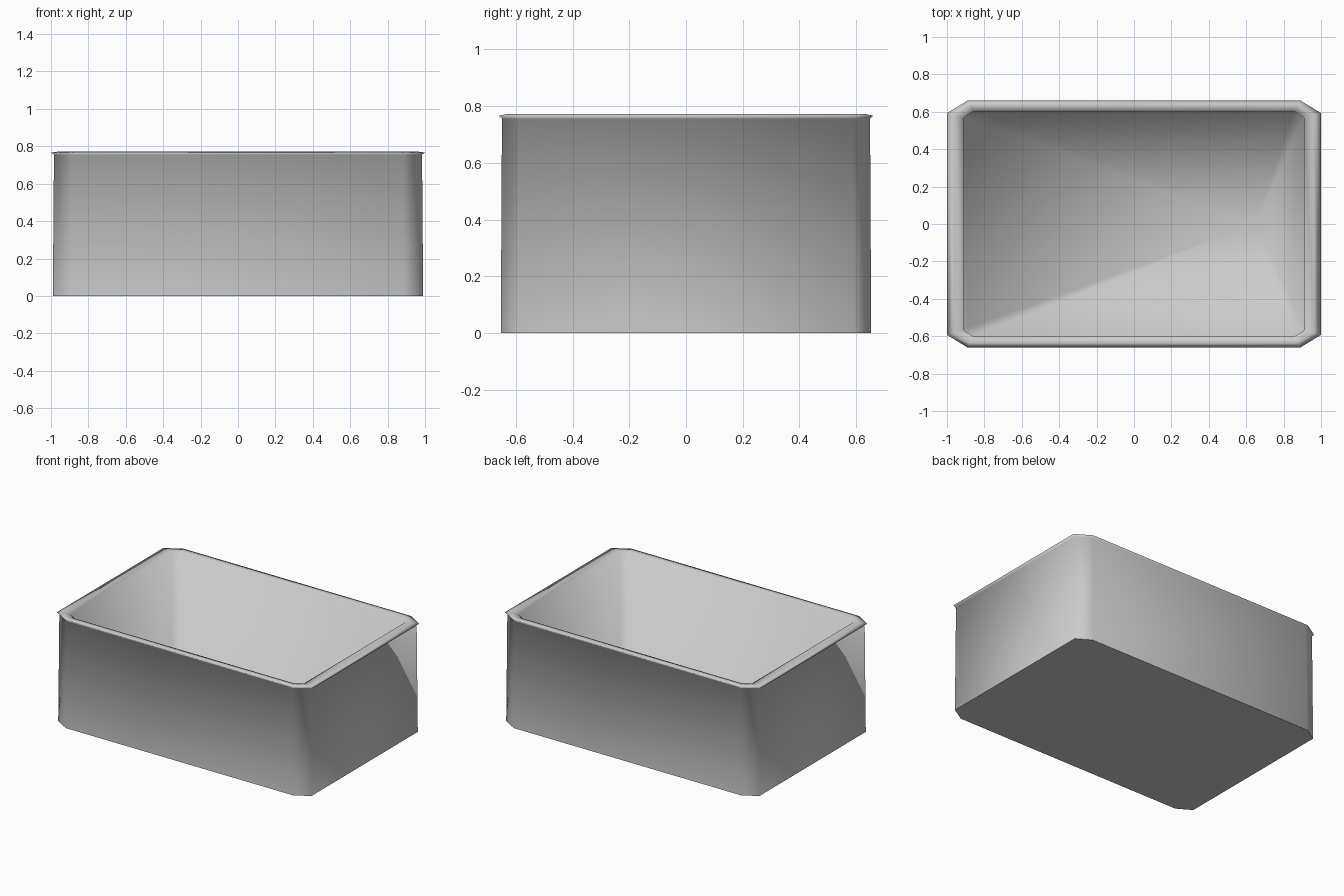
import bpy, bmesh

cube = bpy.data.objects.get("Cube")
if cube:
    bpy.data.objects.remove(cube)

grey = bpy.data.materials.new("light grey")
grey.use_nodes = True
colour = (0.6, 0.6, 0.6, 1)
grey.diffuse_color = colour
grey.node_tree.nodes["Principled BSDF"].inputs["Base Color"].default_value = colour


def add_object(name, bm):
    mesh = bpy.data.meshes.new(name)
    bm.to_mesh(mesh)
    bm.free()
    mesh.materials.append(grey)
    obj = bpy.data.objects.new(name, mesh)
    bpy.context.collection.objects.link(obj)
    return obj


def corner_cut_ring(bm, x, y, cut_x, cut_y, z):
    """Rectangle with cut corners, counter-clockwise from above."""
    quarter = [(x, y - cut_y), (x - cut_x, y)]
    half = quarter + [(-px, py) for px, py in reversed(quarter)]
    outline = half + [(-px, -py) for px, py in half]
    return [bm.verts.new((px, py, z)) for px, py in outline]


# Basin: rings run up the outside, over the rim and down the inside
bm = bmesh.new()
sections = [
    (0.990, 0.653, 0.10, 0.06, 0.0),      # base
    (0.984, 0.649, 0.10, 0.06, 0.755),    # under the lip
    (1.000, 0.660, 0.11, 0.067, 0.766),   # lip edge
    (0.960, 0.634, 0.085, 0.053, 0.772),  # rim crown
    (0.912, 0.602, 0.055, 0.035, 0.764),  # inner edge
    (0.908, 0.598, 0.055, 0.035, 0.10),   # floor edge
]
rings = [corner_cut_ring(bm, *s) for s in sections]
count = len(rings[0])
for low, high in zip(rings, rings[1:]):
    for i in range(count):
        j = (i + 1) % count
        bm.faces.new((low[i], low[j], high[j], high[i]))

# Floor falls to the drain
drain_x, drain_z = 0.65, 0.085
sump = bm.verts.new((drain_x, 0, drain_z))
for i in range(count):
    bm.faces.new((rings[-1][i], rings[-1][(i + 1) % count], sump))

# Flat underside with a crisp edge
base = bm.faces.new(list(reversed(rings[0])))
for face in bm.faces:
    face.smooth = True
for edge in base.edges:
    edge.smooth = False
add_object("basin", bm)

# Drain cover
bm = bmesh.new()
bmesh.ops.create_cone(bm, cap_ends=True, segments=24, radius1=0.052,
                      radius2=0.052, depth=0.008)
drain = add_object("drain_cover", bm)
drain.location = (drain_x, 0, drain_z + 0.004)
